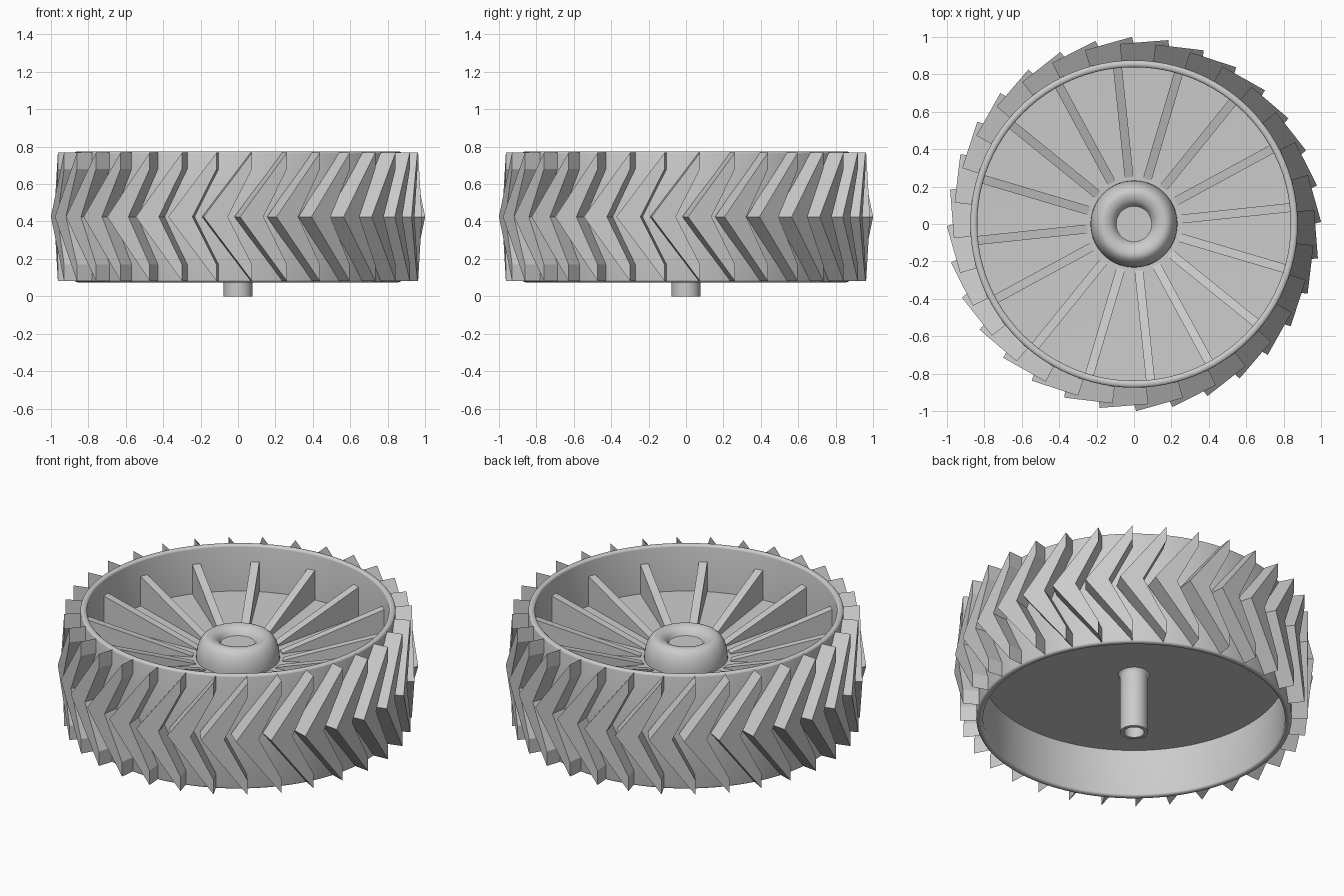
import bpy
import bmesh
from math import sin, cos, pi, radians
from mathutils import Matrix

cube = bpy.data.objects.get("Cube")
if cube:
    bpy.data.objects.remove(cube, do_unlink=True)

grey = bpy.data.materials.new("plain grey")
grey.use_nodes = True
colour = (0.6, 0.6, 0.6, 1)
grey.diffuse_color = colour
grey.node_tree.nodes["Principled BSDF"].inputs["Base Color"].default_value = colour


def finish(name, bm, smooth=False):
    """Turn a bmesh into a linked object with the shared material."""
    bmesh.ops.recalc_face_normals(bm, faces=bm.faces)
    mesh = bpy.data.meshes.new(name)
    bm.to_mesh(mesh)
    bm.free()
    mesh.materials.append(grey)
    obj = bpy.data.objects.new(name, mesh)
    bpy.context.collection.objects.link(obj)
    if smooth:
        bpy.ops.object.select_all(action="DESELECT")
        obj.select_set(True)
        bpy.context.view_layer.objects.active = obj
        bpy.ops.object.shade_smooth_by_angle(angle=radians(35))
    return obj


def lathe(name, profile, steps=96, closed=True):
    """Revolve (radius, height) points around the z axis."""
    bm = bmesh.new()
    verts = [bm.verts.new((r, 0, z)) for r, z in profile]
    pairs = list(zip(verts, verts[1:]))
    if closed:
        pairs.append((verts[-1], verts[0]))
    edges = [bm.edges.new(p) for p in pairs]
    bmesh.ops.spin(bm, geom=verts + edges, cent=(0, 0, 0), axis=(0, 0, 1),
                   angle=2 * pi, steps=steps, use_merge=True)
    bmesh.ops.remove_doubles(bm, verts=bm.verts, dist=0.0001)
    return finish(name, bm, smooth=True)


def prism(bm, outline, offset, matrix):
    """Extrude a flat outline by an offset and place it with a matrix."""
    face = bm.faces.new([bm.verts.new(p) for p in outline])
    extruded = bmesh.ops.extrude_face_region(bm, geom=[face])["geom"]
    new = [v for v in extruded if isinstance(v, bmesh.types.BMVert)]
    bmesh.ops.translate(bm, verts=new, vec=offset)
    bmesh.ops.transform(bm, matrix=matrix, verts=list(face.verts) + new)


def arc(cx, cz, rx, rz, start, end, count):
    angles = [radians(start + (end - start) * i / count) for i in range(count + 1)]
    return [(cx + rx * cos(a), cz + rz * sin(a)) for a in angles]


# Drum wall with rounded rims
outer, inner, low, high = 0.875, 0.838, 0.075, 0.775
half = (outer - inner) / 2
middle, lip = inner + half, 0.013
lathe("drum_wall",
      arc(middle, high - lip, half, lip, 0, 180, 8)
      + arc(middle, low + lip, half, lip, 180, 360, 8))

# Web disc closing the drum, slightly dished on top
lathe("web_disc", [(0, 0.367), (0.845, 0.367), (0.845, 0.492), (0.2, 0.473), (0, 0.473)],
      closed=False)

# Ring shaped hub with a sunken centre
lathe("hub", [(0.232, 0.46)]
      + arc(0.164, 0.48, 0.068, 0.13, 0, 90, 10)
      + arc(0.164, 0.55, 0.069, 0.06, 100, 160, 6)
      + [(0.095, 0.565), (0, 0.565)], steps=64, closed=False)

# Hollow axle tube with a small flare at its root
lathe("axle_tube", [(0.056, 0), (0.077, 0), (0.077, 0.345), (0.081, 0.358),
                    (0.09, 0.37), (0.056, 0.37)], steps=48)

# Tapered spokes that run out to nothing near the hub
bm = bmesh.new()
width = 0.047
for i in range(16):
    outline = [(x, -width / 2, z) for x, z in
               ((0.25, 0.45), (0.838, 0.45), (0.838, 0.672), (0.25, 0.48))]
    prism(bm, outline, (0, width, 0), Matrix.Rotation(radians(6 + 22.5 * i), 4, "Z"))
finish("spokes", bm)

# Chevron tread blades: flat slabs with pointed ends, leaning off the drum at mid height
bm = bmesh.new()
mid, reach = 0.425, 0.343
upper = [(0, reach), (0, 0.255)]
chevron = ([(0.26, 0)] + upper + [(0.13, 0)]
           + [(u, -z) for u, z in reversed(upper)])
for i in range(32):
    outline = [(0.855, -u, mid + z) for u, z in chevron]
    prism(bm, outline, (0.111, 0, 0),
          Matrix.Rotation(radians(4.45 + 11.25 * i), 4, "Z"))
finish("tread_blades", bm)
